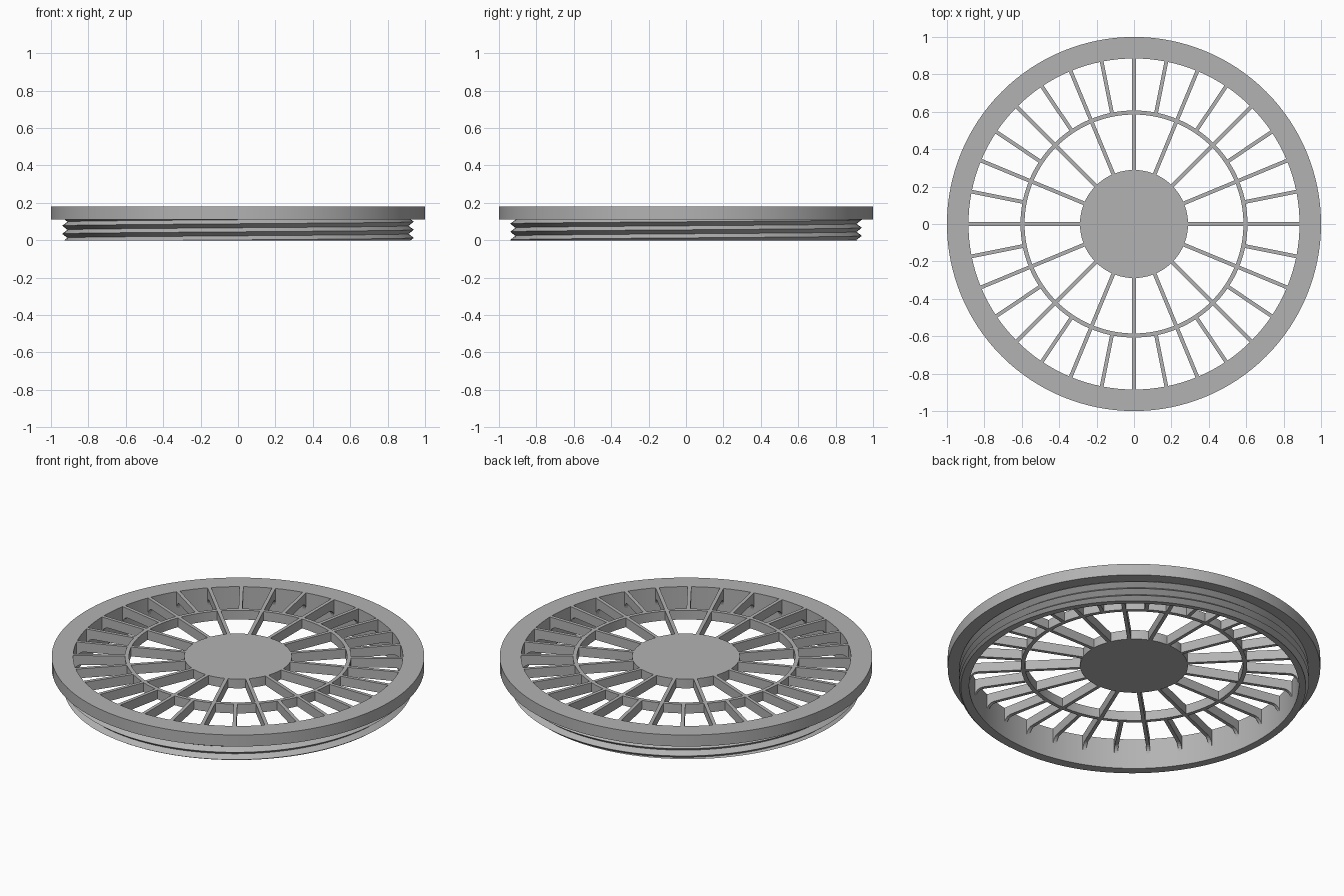
import bpy
import bmesh
from math import pi, sin, cos, radians
from mathutils import Matrix, Vector

SEGS = 128
TOP, GRILLE_Z, FLANGE_Z = 0.18, 0.125, 0.112
INNER_R, ROOT_R, CREST_R = 0.885, 0.912, 0.94
PITCH, START = 0.043, 0.013

if "Cube" in bpy.data.objects:
    bpy.data.objects.remove(bpy.data.objects["Cube"], do_unlink=True)

grey = bpy.data.materials.new("plain grey")
grey.use_nodes = True
COLOUR = (0.45, 0.45, 0.45, 1)
grey.diffuse_color = COLOUR
grey.node_tree.nodes["Principled BSDF"].inputs["Base Color"].default_value = COLOUR


def finish(name, bm, smooth=True):
    bmesh.ops.remove_doubles(bm, verts=bm.verts, dist=1e-5)
    bmesh.ops.recalc_face_normals(bm, faces=bm.faces)
    mesh = bpy.data.meshes.new(name)
    bm.to_mesh(mesh)
    bm.free()
    mesh.materials.append(grey)
    obj = bpy.data.objects.new(name, mesh)
    bpy.context.collection.objects.link(obj)
    if smooth:
        bpy.ops.object.select_all(action="DESELECT")
        obj.select_set(True)
        bpy.context.view_layer.objects.active = obj
        bpy.ops.object.shade_smooth_by_angle(angle=radians(25))
    return obj


def lathe(name, profile):
    """Spin a closed (radius, height) profile around z."""
    bm = bmesh.new()
    verts = [bm.verts.new((r, 0, z)) for r, z in profile]
    edges = [bm.edges.new((a, b)) for a, b in zip(verts, verts[1:] + verts[:1])]
    bmesh.ops.spin(bm, geom=verts + edges, cent=(0, 0, 0), axis=(0, 0, 1),
                   angle=2 * pi, steps=SEGS)
    return finish(name, bm)


def ring(name, r_in, r_out, low, high):
    return lathe(name, [(r_in, low), (r_out, low), (r_out, high), (r_in, high)])


def spokes(name, count, profile, width):
    """Extrude a (radius, height) side profile and repeat it around z."""
    bm = bmesh.new()
    for i in range(count):
        turn = Matrix.Rotation(2 * pi * i / count, 3, "Z")
        face = bm.faces.new([bm.verts.new(turn @ Vector((r, -width / 2, z)))
                             for r, z in profile])
        out = bmesh.ops.extrude_face_region(bm, geom=[face])["geom"]
        bmesh.ops.translate(bm, vec=turn @ Vector((0, width, 0)),
                            verts=[v for v in out if isinstance(v, bmesh.types.BMVert)])
    return finish(name, bm, smooth=False)


def threaded_wall(name):
    """Cylindrical sleeve with a helical V thread outside."""
    bm = bmesh.new()
    columns = []
    for i in range(SEGS + 1):
        turn = i / SEGS
        c, s = cos(2 * pi * turn), sin(2 * pi * turn)
        points = [(INNER_R, TOP), (INNER_R, 0)]
        for j in range(-4, 8):
            z = START + PITCH * (turn + j / 2)
            z = min(max(z, 0), FLANGE_Z)
            phase = ((z - START) / PITCH - turn) % 1
            ridge = abs(2 * phase - 1)
            points.append((ROOT_R + (CREST_R - ROOT_R) * ridge, z))
        points.append((ROOT_R, TOP))
        columns.append([bm.verts.new((r * c, r * s, z)) for r, z in points])
    for a, b in zip(columns, columns[1:]):
        for k in range(len(a)):
            n = (k + 1) % len(a)
            bm.faces.new((a[k], b[k], b[n], a[n]))
    bmesh.ops.dissolve_degenerate(bm, dist=1e-5, edges=bm.edges)
    return finish(name, bm)


# Rim: overhanging flange and threaded sleeve
ring("flange", INNER_R, 1.0, FLANGE_Z, TOP)
threaded_wall("threaded_sleeve")

# Grille: hub, middle ring and two sets of spokes
bm = bmesh.new()
bmesh.ops.create_cone(bm, cap_ends=True, segments=SEGS, radius1=0.289, radius2=0.289,
                      depth=TOP - GRILLE_Z,
                      matrix=Matrix.Translation((0, 0, (TOP + GRILLE_Z) / 2)))
finish("hub", bm)
ring("middle_ring", 0.585, 0.607, GRILLE_Z, TOP)
spokes("inner_spokes", 16, [(0.28, GRILLE_Z), (0.59, GRILLE_Z), (0.59, TOP), (0.28, TOP)], 0.02)

# Outer spokes sweep down into the sleeve with a rounded fillet
FILLET = 0.045
curve = [(INNER_R - FILLET * (1 - sin(a)), GRILLE_Z - FILLET * (1 - cos(a)))
         for a in [k * pi / 12 for k in range(7)]]
spokes("outer_spokes", 32,
       [(0.6, GRILLE_Z)] + curve + [(0.89, GRILLE_Z - FILLET), (0.89, TOP), (0.6, TOP)], 0.02)
